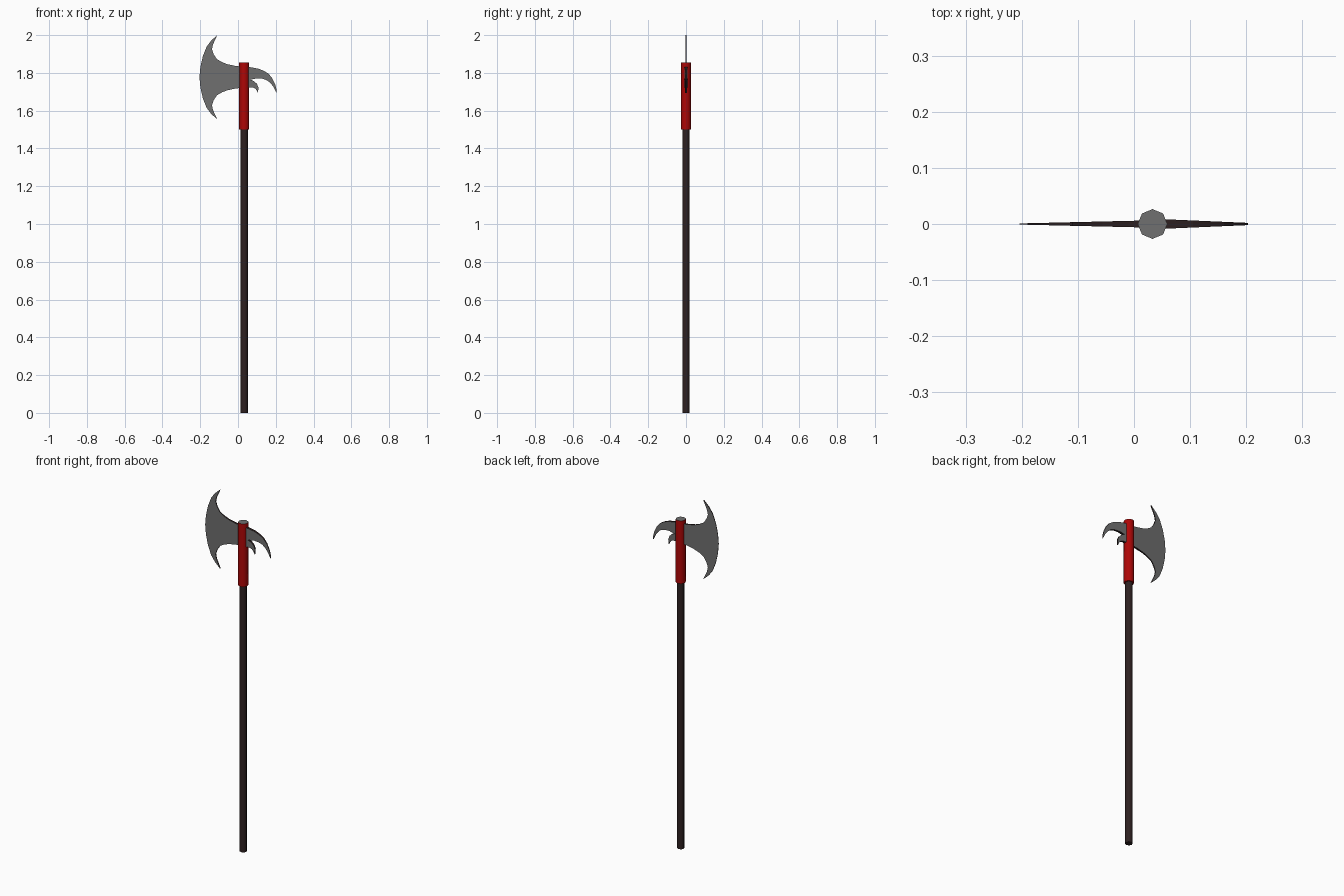
import bpy, bmesh, math

if "Cube" in bpy.data.objects:
    bpy.data.objects.remove(bpy.data.objects["Cube"])


def material(name, rgb):
    m = bpy.data.materials.new(name)
    m.diffuse_color = (*rgb, 1.0)
    m.use_nodes = True
    m.node_tree.nodes["Principled BSDF"].inputs["Base Color"].default_value = m.diffuse_color
    return m


STEEL = material("grey steel", (0.16, 0.16, 0.16))
DARK = material("dark brown", (0.027, 0.015, 0.015))
RED = material("deep red", (0.42, 0.002, 0.002))
AXIS_X = 0.033   # pole centre
MID_Z = 1.777    # blade mirror line


def pole(name, radius, z0, z1, mats, sides=8):
    bpy.ops.mesh.primitive_cylinder_add(vertices=sides, radius=radius, depth=z1 - z0,
                                        location=(AXIS_X, 0, (z0 + z1) / 2))
    ob = bpy.context.object
    ob.name = name
    for m in mats:
        ob.data.materials.append(m)
    for p in ob.data.polygons:      # top cap takes the last material
        p.material_index = len(mats) - 1 if p.normal.z > 0.9 else 0
    bpy.ops.object.shade_smooth_by_angle(angle=math.radians(60))
    return ob


def plate(name, outline, root_x, root_half, tip_x, tip_half):
    """Flat blade in the xz plane, thinning evenly from root to tip, with dark rims."""
    def half(x):
        t = (x - root_x) / (tip_x - root_x)
        return root_half + (tip_half - root_half) * t

    bm = bmesh.new()
    front = [bm.verts.new((x, -half(x), z)) for x, z in outline]
    back = [bm.verts.new((x, half(x), z)) for x, z in outline]
    bm.faces.new(front)
    bm.faces.new(back[::-1])
    n = len(outline)
    for i in range(n):
        j = (i + 1) % n
        bm.faces.new((front[i], back[i], back[j], front[j])).material_index = 1
    bmesh.ops.recalc_face_normals(bm, faces=bm.faces[:])
    mesh = bpy.data.meshes.new(name)
    bm.to_mesh(mesh)
    bm.free()
    mesh.materials.append(STEEL)
    mesh.materials.append(DARK)
    ob = bpy.data.objects.new(name, mesh)
    bpy.context.collection.objects.link(ob)
    return ob


# Shaft and red sleeve with steel cap
pole("shaft", 0.019, 0.0, 1.51, [DARK])
pole("sleeve", 0.0265, 1.50, 1.855, [RED, STEEL])

# Crescent axe blade: upper half as (x, height above mirror line), then mirrored
upper = [(0.03, 0.056), (-0.01, 0.059), (-0.056, 0.069), (-0.085, 0.080),
         (-0.112, 0.096), (-0.129, 0.122), (-0.138, 0.148), (-0.133, 0.172),
         (-0.110, 0.223), (-0.142, 0.194), (-0.166, 0.162), (-0.186, 0.112),
         (-0.199, 0.055)]
blade = ([(x, MID_Z + h) for x, h in upper] + [(-0.204, MID_Z)]
         + [(x, MID_Z - h) for x, h in reversed(upper)])
plate("axe_blade", blade, 0.03, 0.0065, -0.204, 0.001)

# Back hooks: large upper one and small lower one
large = [(0.03, 1.832), (0.065, 1.830), (0.105, 1.823), (0.135, 1.812), (0.160, 1.797),
         (0.180, 1.774), (0.196, 1.742), (0.203, 1.715), (0.203, 1.695),
         (0.190, 1.722), (0.174, 1.744), (0.155, 1.760), (0.130, 1.769),
         (0.100, 1.771), (0.066, 1.764), (0.03, 1.762)]
plate("large_hook", large, 0.03, 0.0095, 0.203, 0.002)

small = [(0.03, 1.764), (0.066, 1.764), (0.085, 1.756), (0.100, 1.742), (0.108, 1.722),
         (0.106, 1.693), (0.100, 1.707), (0.090, 1.718), (0.075, 1.724), (0.03, 1.722)]
plate("small_hook", small, 0.03, 0.0095, 0.108, 0.004)
